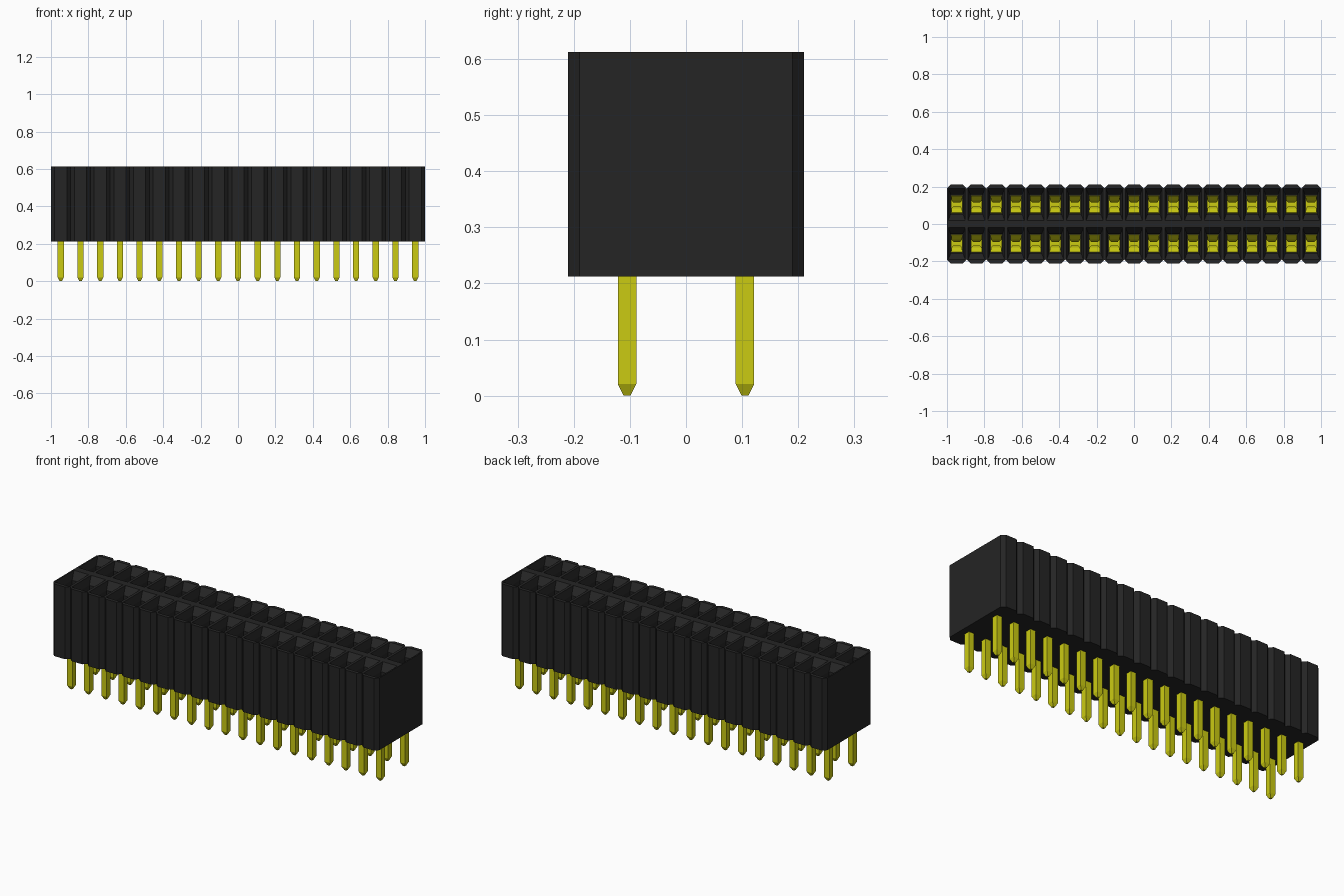
import bpy
import bmesh

if "Cube" in bpy.data.objects:
    bpy.data.objects.remove(bpy.data.objects["Cube"])

COUNT = 19
PITCH = 2 / COUNT
HALF = PITCH / 2
ROW = 0.105                  # row distance from the centre line
DEPTH, CHAMFER = 0.21, 0.02
BOTTOM, TOP = 0.2125, 0.6125


def make_material(name, colour):
    mat = bpy.data.materials.new(name)
    mat.use_nodes = True
    mat.diffuse_color = colour
    mat.node_tree.nodes["Principled BSDF"].inputs["Base Color"].default_value = colour
    return mat


def make_object(name, bm, mat):
    bmesh.ops.remove_doubles(bm, verts=bm.verts, dist=0.0002)
    bmesh.ops.recalc_face_normals(bm, faces=bm.faces)
    mesh = bpy.data.meshes.new(name)
    bm.to_mesh(mesh)
    bm.free()
    mesh.materials.append(mat)
    obj = bpy.data.objects.new(name, mesh)
    bpy.context.collection.objects.link(obj)
    return obj


def ring(bm, points, z):
    return [bm.verts.new((x, y, z)) for x, y in points]


def bridge(bm, a, b, skip=()):
    n = len(a)
    for i in range(n):
        if i not in skip:
            j = (i + 1) % n
            bm.faces.new((a[i], a[j], b[j], b[i]))


def rectangle(x, y, hx, hy):
    return [(x - hx, y - hy), (x + hx, y - hy), (x + hx, y + hy), (x - hx, y + hy)]


black = make_material("black plastic", (0.018, 0.018, 0.018, 1))
gold = make_material("yellow contact metal", (0.6, 0.6, 0.006, 1))

# Housing: one row of chamfered cells with funnel sockets, mirrored to the other side
bm = bmesh.new()
for k in range(COUNT):
    x = (k - (COUNT - 1) / 2) * PITCH
    inner = HALF - CHAMFER
    outline = [(x - HALF, 0), (x + HALF, 0), (x + HALF, DEPTH - CHAMFER),
               (x + inner, DEPTH), (x - inner, DEPTH), (x - HALF, DEPTH - CHAMFER)]
    low, high = ring(bm, outline, BOTTOM), ring(bm, outline, TOP)
    bm.faces.new(low)
    skip = {0, 1, 5}
    if k == 0:
        skip.remove(5)
    if k == COUNT - 1:
        skip.remove(1)
    bridge(bm, low, high, skip)
    # top rim around the funnel
    rim = ring(bm, rectangle(x, ROW, 0.045, 0.085), TOP)
    match = [0, 1, 2, 2, 3, 3]
    for i in range(6):
        j = (i + 1) % 6
        corners = [high[i], high[j], rim[match[j]]]
        if match[i] != match[j]:
            corners.append(rim[match[i]])
        bm.faces.new(corners)
    # funnel, shaft and floor
    throat = ring(bm, rectangle(x, ROW, 0.033, 0.052), TOP - 0.04)
    floor = ring(bm, rectangle(x, ROW, 0.033, 0.052), BOTTOM + 0.05)
    bridge(bm, rim, throat)
    bridge(bm, throat, floor)
    bm.faces.new(floor)
housing = make_object("housing", bm, black)
mirror = housing.modifiers.new("other_row", "MIRROR")
mirror.use_axis = (False, True, False)


def add_array(obj, count, offset):
    mod = obj.modifiers.new("repeat", "ARRAY")
    mod.count = count
    mod.use_relative_offset = False
    mod.use_constant_offset = True
    mod.constant_offset_displace = offset


def repeat_grid(obj):
    add_array(obj, COUNT, (PITCH, 0, 0))
    add_array(obj, 2, (0, 2 * ROW, 0))
    obj.location = (-(COUNT - 1) / 2 * PITCH, -ROW, 0)


# Square solder pins with tapered tips
bm = bmesh.new()
tip = ring(bm, rectangle(0, 0, 0.006, 0.006), 0)
shoulder = ring(bm, rectangle(0, 0, 0.0165, 0.0165), 0.021)
root = ring(bm, rectangle(0, 0, 0.0165, 0.0165), BOTTOM + 0.07)
bm.faces.new(tip)
bridge(bm, tip, shoulder)
bridge(bm, shoulder, root)
bm.faces.new(root)
repeat_grid(make_object("solder_pins", bm, gold))

# Spring contacts: two leaves that pinch together and flare out at the mouth
leaf = [(0, 0.285, 0.03), (0.03, 0.285, 0.03), (0.036, 0.36, 0.03),
        (0.012, 0.49, 0.018), (0.024, 0.52, 0.028), (0.046, 0.545, 0.03)]
bm = bmesh.new()
for side in (-1, 1):
    rows = [[bm.verts.new((s * w, side * y, z)) for s in (-1, 1)] for y, z, w in leaf]
    for a, b in zip(rows, rows[1:]):
        bm.faces.new((a[0], a[1], b[1], b[0]))
springs = make_object("spring_contacts", bm, gold)
solid = springs.modifiers.new("thickness", "SOLIDIFY")
solid.thickness = 0.006
solid.offset = 0
repeat_grid(springs)
